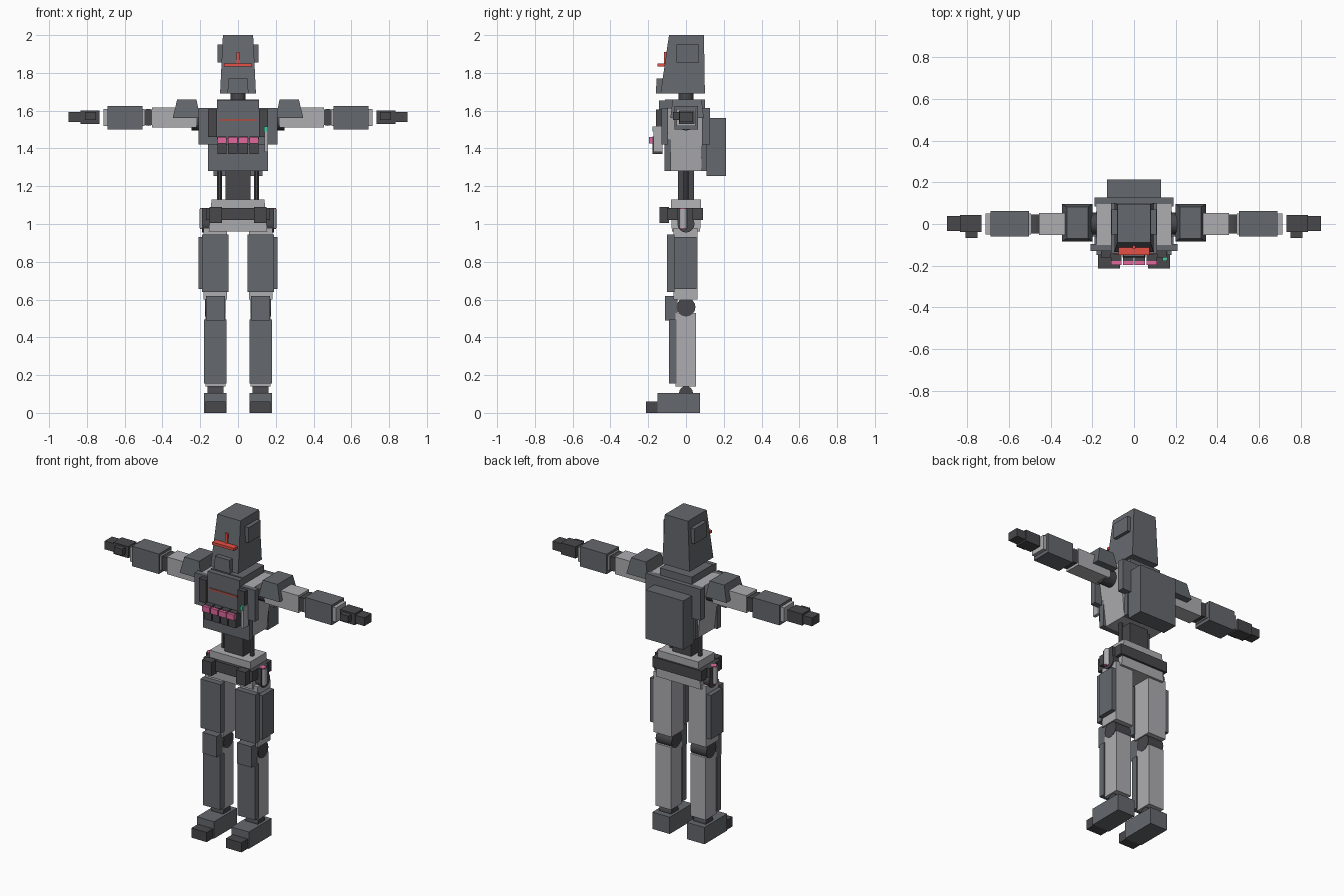
import bpy, bmesh
from mathutils import Matrix

if "Cube" in bpy.data.objects:
    bpy.data.objects.remove(bpy.data.objects["Cube"])


def material(name, color):
    m = bpy.data.materials.new(name)
    m.diffuse_color = (*color, 1)
    m.use_nodes = True
    m.node_tree.nodes["Principled BSDF"].inputs["Base Color"].default_value = m.diffuse_color
    return m


DARK = material("dark_grey", (0.065, 0.063, 0.07))
MID = material("armour_grey", (0.13, 0.14, 0.155))
LIGHT = material("light_grey", (0.42, 0.42, 0.44))
RED = material("red", (0.8, 0.08, 0.06))
RUST = material("rust_red", (0.4, 0.08, 0.06))
PINK = material("pink", (0.75, 0.14, 0.34))
GREEN = material("green", (0.05, 0.6, 0.36))


def finish(name, bm, mat, mirror):
    bmesh.ops.recalc_face_normals(bm, faces=bm.faces)
    mesh = bpy.data.meshes.new(name)
    bm.to_mesh(mesh)
    bm.free()
    mesh.materials.append(mat)
    ob = bpy.data.objects.new(name, mesh)
    bpy.context.collection.objects.link(ob)
    if mirror:
        mod = ob.modifiers.new("mirror", 'MIRROR')
        mod.use_mirror_merge = False
    return ob


def box(name, x, y, z, mat=MID, mirror=False, bottom=None):
    """Block from (min, max) ranges; bottom gives other (x, y) ranges for the lower face."""
    bm = bmesh.new()
    bmesh.ops.create_cube(bm, size=1)
    for v in bm.verts:
        i, j, k = (int(c > 0) for c in v.co)
        bx, by = bottom if bottom and k == 0 else (x, y)
        v.co = (bx[i], by[j], z[k])
    return finish(name, bm, mat, mirror)


def rod(name, centre, radius, length, axis='Z', mat=DARK, mirror=True, sides=16):
    bm = bmesh.new()
    turn = {'X': Matrix.Rotation(1.5707963, 4, 'Y'),
            'Y': Matrix.Rotation(1.5707963, 4, 'X'),
            'Z': Matrix.Identity(4)}[axis]
    bmesh.ops.create_cone(bm, cap_ends=True, segments=sides, radius1=radius, radius2=radius,
                          depth=length, matrix=Matrix.Translation(centre) @ turn)
    ob = finish(name, bm, mat, mirror)
    bpy.context.view_layer.objects.active = ob
    ob.select_set(True)
    bpy.ops.object.shade_smooth_by_angle()
    ob.select_set(False)
    return ob


def sym(w):
    return (-w, w)


# Head
box("head", sym(.08), (-.09, .095), (1.69, 2.0), bottom=(sym(.095), (-.135, .10)))
box("ear_panel", (.08, .108), (-.05, .07), (1.855, 1.95), mirror=True)
box("jaw_guard", sym(.05), (-.155, -.11), (1.69, 1.77), bottom=(sym(.056), (-.16, -.11)))
box("visor", sym(.075), (-.15, -.108), (1.834, 1.85), RED)
box("brow_light", sym(.008), (-.117, -.095), (1.845, 1.91), RED)
rod("neck", (0, 0, 1.675), .04, .06, mirror=False)

# Torso
box("collar", sym(.11), (-.11, .10), (1.61, 1.66))
box("ribcage", sym(.18), (-.10, .095), (1.28, 1.615), LIGHT, bottom=(sym(.14), (-.085, .08)))
box("chest_plate", sym(.21), (-.13, -.095), (1.42, 1.615))
box("centre_plate", sym(.11), (-.142, -.10), (1.45, 1.655))
box("belly_plate", sym(.16), (-.115, -.08), (1.28, 1.45))
box("back_plate", sym(.19), (.085, .128), (1.42, 1.615))
box("lower_back_plate", sym(.14), (.07, .108), (1.28, 1.42))
box("backpack", sym(.13), (.108, .213), (1.255, 1.56))
box("chest_strip", sym(.097), (-.147, -.14), (1.544, 1.556), RUST)
box("chest_strap", (.11, .158), (-.16, -.12), (1.46, 1.605), DARK, mirror=True)

# Chest pouches with flaps, and the tool on the left side
for i in range(4):
    cx = (i - 1.5) * .0565
    box(f"chest_pouch_{i + 1}", (cx - .025, cx + .025), (-.178, -.125), (1.37, 1.462), DARK)
    box(f"pouch_flap_{i + 1}", (cx - .025, cx + .025), (-.197, -.172), (1.425, 1.46), PINK)
box("tool_handle", (.14, .16), (-.172, -.125), (1.38, 1.515), LIGHT)
box("tool_light", (.138, .156), (-.178, -.16), (1.49, 1.517), GREEN)

# Waist and hips
box("spine", sym(.065), sym(.042), (1.12, 1.29), DARK)
rod("waist_piston", (.098, 0, 1.205), .013, .17, sides=12)
box("pelvis", sym(.14), sym(.08), (.96, 1.13), LIGHT, bottom=(sym(.155), sym(.075)))
box("belt", sym(.17), (-.10, .09), (1.02, 1.085), DARK)
box("belt_pouch", (.085, .15), (-.14, -.09), (1.005, 1.09), DARK, mirror=True)
rod("hip_joint", (.135, 0, 1.0), .045, .11, 'X')
box("hip_clip", (.155, .19), (-.045, .035), (1.01, 1.085), DARK, mirror=True)
rod("hip_canister", (.183, -.015, 1.03), .022, .10, mat=LIGHT)
rod("canister_cap", (.183, -.015, 1.081), .018, .01, mat=PINK)
rod("canister_base", (.183, -.015, .978), .018, .008, mat=PINK)

# Legs
box("thigh", (.058, .182), (-.065, .06), (.60, .98), LIGHT, True)
box("thigh_plate", (.05, .19), (-.10, -.06), (.64, .945), mirror=True)
box("outer_thigh_plate", (.18, .21), (-.06, .055), (.655, .93), mirror=True)
rod("knee_joint", (.12, 0, .56), .05, .11, 'X')
box("knee_pad", (.07, .17), (-.11, -.045), (.49, .62), mirror=True)
box("shin", (.067, .173), (-.055, .053), (.14, .53), LIGHT, True)
box("shin_plate", (.06, .18), (-.09, -.05), (.155, .495), mirror=True)
rod("ankle_joint", (.12, 0, .105), .037, .085, 'X')
box("foot", (.06, .18), (-.15, .075), (0, .105), mirror=True)
box("toe", (.067, .173), (-.213, -.145), (0, .06), DARK, True)

# Arms
box("shoulder_pad", (.22, .322), (-.07, .082), (1.56, 1.66), mirror=True,
    bottom=((.20, .346), (-.083, .095)))
rod("shoulder_joint", (.205, 0, 1.545), .05, .08, 'X')
box("upper_arm", (.22, .455), sym(.052), (1.51, 1.618), LIGHT, True)
rod("elbow_joint", (.475, 0, 1.565), .045, .09, 'Y')
box("forearm", (.495, .713), sym(.05), (1.52, 1.61), LIGHT, True)
box("forearm_guard", (.505, .69), (-.06, .063), (1.50, 1.625), mirror=True)
box("palm", (.732, .835), (-.038, .044), (1.53, 1.602), DARK, True)
box("fingers", (.825, .898), (-.034, .038), (1.54, 1.592), DARK, True)
box("thumb", (.752, .81), (-.068, -.03), (1.55, 1.592), DARK, True)
